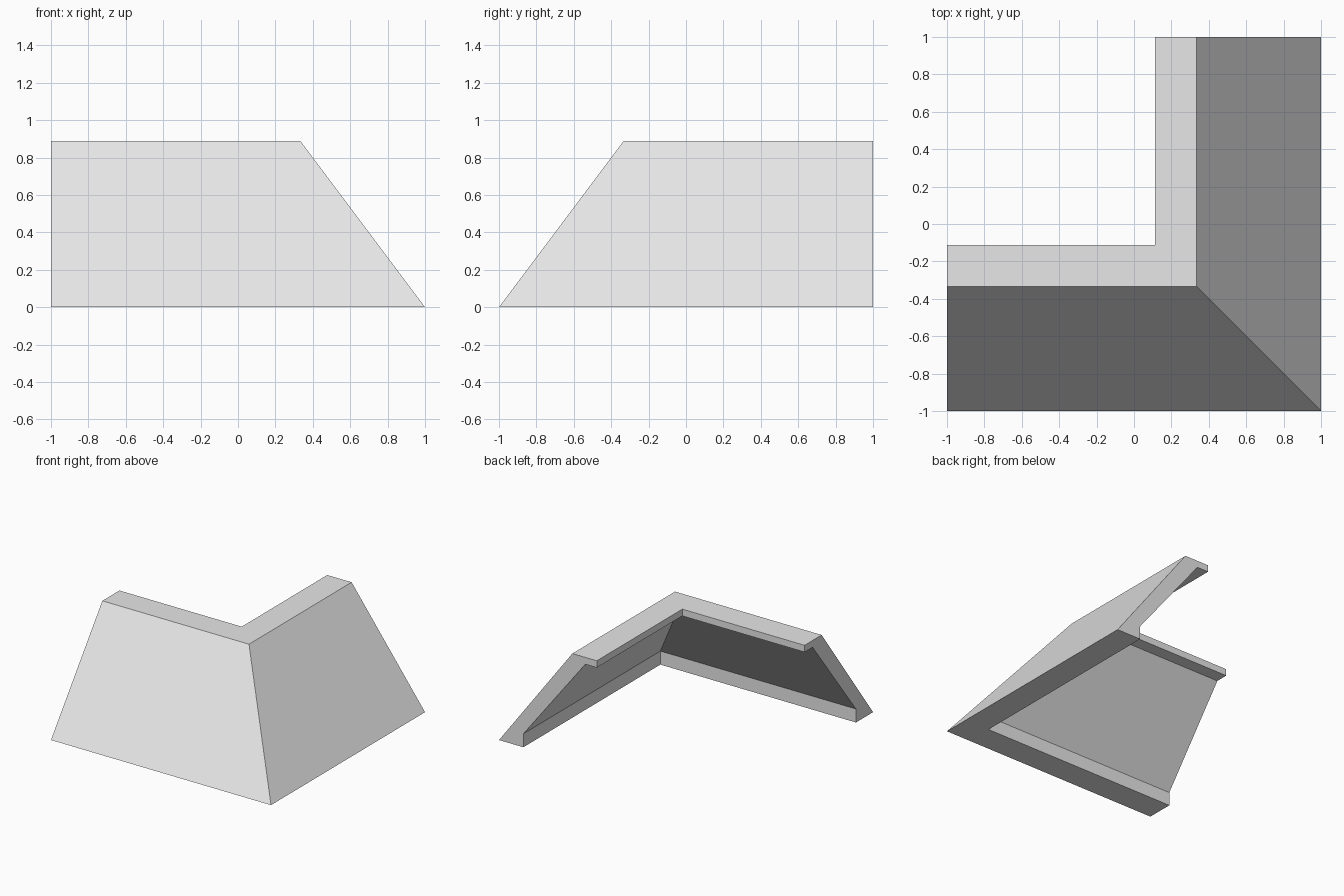
import bpy
import bmesh

# Remove the default cube
default = bpy.data.objects.get("Cube")
if default:
    bpy.data.objects.remove(default, do_unlink=True)

# Plain grey material
grey = bpy.data.materials.new("light grey")
grey.use_nodes = True
colour = (0.8, 0.8, 0.8, 1)
grey.diffuse_color = colour
grey.node_tree.nodes["Principled BSDF"].inputs["Base Color"].default_value = colour

# Wall cross-section: (inset from the outer foot, height)
profile = [
    (0, 0), (0.667, 0.889), (0.889, 0.889),
    (0.889, 0.833), (0.785, 0.833), (0.222, 0.111), (0.222, 0),
]

# Sweep the section around the mitred corner: left end, corner, back end
bm = bmesh.new()
stations = [
    lambda d: (-1, d - 1),
    lambda d: (1 - d, d - 1),
    lambda d: (1 - d, 1),
]
rings = [[bm.verts.new((*place(d), z)) for d, z in profile] for place in stations]
count = len(profile)
for near, far in zip(rings, rings[1:]):
    for i in range(count):
        j = (i + 1) % count
        bm.faces.new((near[i], near[j], far[j], far[i]))

# Close both ends
bm.faces.new(rings[0])
bm.faces.new(rings[-1][::-1])
bmesh.ops.recalc_face_normals(bm, faces=bm.faces)

mesh = bpy.data.meshes.new("sloped_corner_wall")
bm.to_mesh(mesh)
bm.free()
mesh.materials.append(grey)
wall = bpy.data.objects.new("sloped_corner_wall", mesh)
bpy.context.collection.objects.link(wall)
